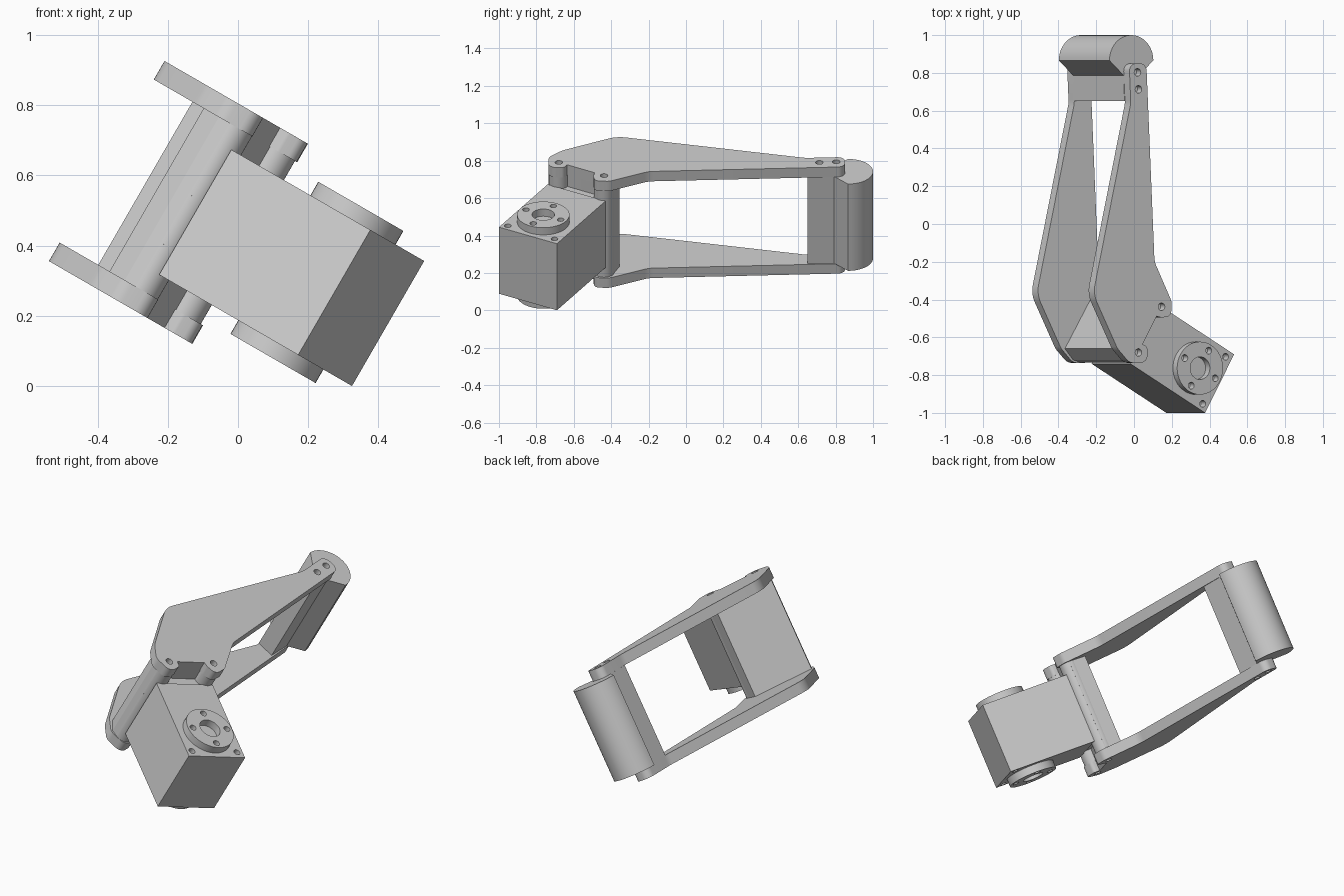
import bpy, bmesh
from math import cos, sin, pi, radians, tan, acos
from mathutils import Matrix, Vector

if "Cube" in bpy.data.objects:
    bpy.data.objects.remove(bpy.data.objects["Cube"])

# Built in a local frame (hinge axis = z, mid plane z = 0), then tilted 30 degrees about y
TILT = Matrix.Translation((0.184, 0, 0.3187)) @ Matrix.Rotation(radians(30), 4, 'Y')


def rounded(points):
    """Fillet each (x, y, radius) corner of a closed profile."""
    out = []
    n = len(points)
    for i, (x, y, r) in enumerate(points):
        p = Vector((x, y))
        a = Vector(points[i - 1][:2]) - p
        b = Vector(points[(i + 1) % n][:2]) - p
        if r == 0:
            out.append(p)
            continue
        ang = a.angle(b)
        d = min(r / tan(ang / 2), a.length * 0.49, b.length * 0.49)
        p0, p1 = p + a.normalized() * d, p + b.normalized() * d
        mid = p + (a.normalized() + b.normalized()).normalized() * (d / cos(ang / 2))
        v0, v1 = p0 - mid, p1 - mid
        sweep = v0.angle_signed(v1)
        for k in range(9):
            t = -sweep * k / 8
            out.append(mid + Vector((v0.x * cos(t) - v0.y * sin(t), v0.x * sin(t) + v0.y * cos(t))))
    return out


def circle(cx, cy, r, n=40):
    return [(cx + r * cos(2 * pi * i / n), cy + r * sin(2 * pi * i / n)) for i in range(n)]


def add_prism(bm, pts, z0, z1):
    face = bm.faces.new([bm.verts.new((p[0], p[1], z0)) for p in pts])
    new = bmesh.ops.extrude_face_region(bm, geom=[face])
    moved = [g for g in new['geom'] if isinstance(g, bmesh.types.BMVert)]
    bmesh.ops.translate(bm, verts=moved, vec=(0, 0, z1 - z0))


def make(name, prisms):
    bm = bmesh.new()
    for pts, z0, z1 in prisms:
        add_prism(bm, pts, z0, z1)
    bmesh.ops.recalc_face_normals(bm, faces=bm.faces)
    me = bpy.data.meshes.new(name)
    bm.to_mesh(me)
    bm.free()
    ob = bpy.data.objects.new(name, me)
    bpy.context.collection.objects.link(ob)
    return ob


def finish(ob, holes=(), mirror=False):
    """Cut holes, mirror across the mid plane, shade and tilt into place."""
    bpy.ops.object.select_all(action='DESELECT')
    bpy.context.view_layer.objects.active = ob
    ob.select_set(True)
    cutter = None
    if holes:
        cutter = make(ob.name + "_cutter", holes)
        cutter.hide_render = True
        mod = ob.modifiers.new("holes", 'BOOLEAN')
        mod.operation, mod.solver, mod.object = 'DIFFERENCE', 'EXACT', cutter
        bpy.ops.object.modifier_apply(modifier=mod.name)
        bpy.data.objects.remove(cutter)
    if mirror:
        mod = ob.modifiers.new("mirror", 'MIRROR')
        mod.use_axis = (False, False, True)
        mod.use_mirror_merge = False
        bpy.ops.object.modifier_apply(modifier=mod.name)
    bpy.ops.object.shade_smooth_by_angle(angle=radians(30))
    ob.matrix_world = TILT


PLATE_IN, PLATE_OUT = 0.268, 0.329
BOX = 0.2055
DISC = 0.25
BOSSES = [(-0.234, -0.438), (-0.375, -0.68)]

# Side plates
plate = rounded([
    (-0.327, 0.85, 0.04), (-0.432, 0.85, 0.04), (-0.422, 0.64, 0.15),
    (-0.652, -0.37, 0.14), (-0.503, -0.66, 0.10), (-0.43, -0.735, 0.06),
    (-0.32, -0.735, 0.053), (-0.32, -0.65, 0.03), (-0.35, -0.637, 0),
    (-0.264, -0.488, 0), (-0.235, -0.495, 0.03), (-0.176, -0.49, 0.05),
    (-0.172, -0.41, 0.06), (-0.277, -0.2, 0.12)])
hole_spots = BOSSES + [(-0.381, 0.803), (-0.375, 0.713)]
finish(make("side_plates", [(plate, PLATE_IN, PLATE_OUT)]),
       [(circle(x, y, 0.02, 20), PLATE_OUT - 0.045, 0.4) for x, y in hole_spots], True)

# Screw bosses running between the plates
for i, (x, y) in enumerate(BOSSES):
    finish(make(f"screw_boss_{i + 1}", [(circle(x, y, 0.054), -PLATE_IN, PLATE_IN)]))

# Slanted web joining the plates at the motor end
web = rounded([
    (-0.48, -0.66, 0), (-0.297, -0.355, 0), (-0.20, -0.395, 0),
    (-0.234, -0.44, 0), (-0.264, -0.488, 0), (-0.35, -0.637, 0),
    (-0.375, -0.68, 0), (-0.385, -0.733, 0), (-0.43, -0.72, 0)])
finish(make("web", [(web, -PLATE_IN, PLATE_IN)]))

# Crossbar and rounded foot pad at the far end
bar = [(-0.426, 0.65), (-0.327, 0.65), (-0.33, 0.845), (-0.43, 0.845)]
finish(make("crossbar", [(bar, -PLATE_IN, PLATE_IN)]))
pad = [(-0.383 + 0.134 * cos(pi * i / 24), 0.866 + 0.134 * sin(pi * i / 24)) for i in range(25)]
pad += [(-0.42, 0.777), (-0.346, 0.777)]
finish(make("foot_pad", [(pad, -PLATE_IN, PLATE_IN)]))

# Motor body, with a narrow rear tongue reaching the web
body = [(0.104, -1.0), (0.281, -0.69), (-0.176, -0.43), (-0.353, -0.74)]
corner_holes = [(circle(x, y, 0.018, 20), BOX - 0.05, BOX + 0.1)
                for x, y in [(0.229, -0.703), (0.089, -0.952)]]
finish(make("motor_body", [(body, 0, BOX)]), corner_holes, True)
tongue = [(-0.31, -0.68), (-0.195, -0.475), (-0.26, -0.44), (-0.375, -0.645)]
finish(make("motor_tongue", [(tongue, -BOX + 0.01, BOX - 0.01)]))

# Output discs on both sides of the motor
cx, cy = 0.047, -0.763
bores = [(circle(cx, cy, 0.06, 32), 0.1, 0.4)]
for k in range(4):
    a = radians(60) + k * pi / 2
    bores.append((circle(cx + 0.107 * cos(a), cy + 0.107 * sin(a), 0.018, 20), 0.1, 0.4))
finish(make("output_discs", [(circle(cx, cy, 0.14, 48), BOX, DISC)]), bores, True)
